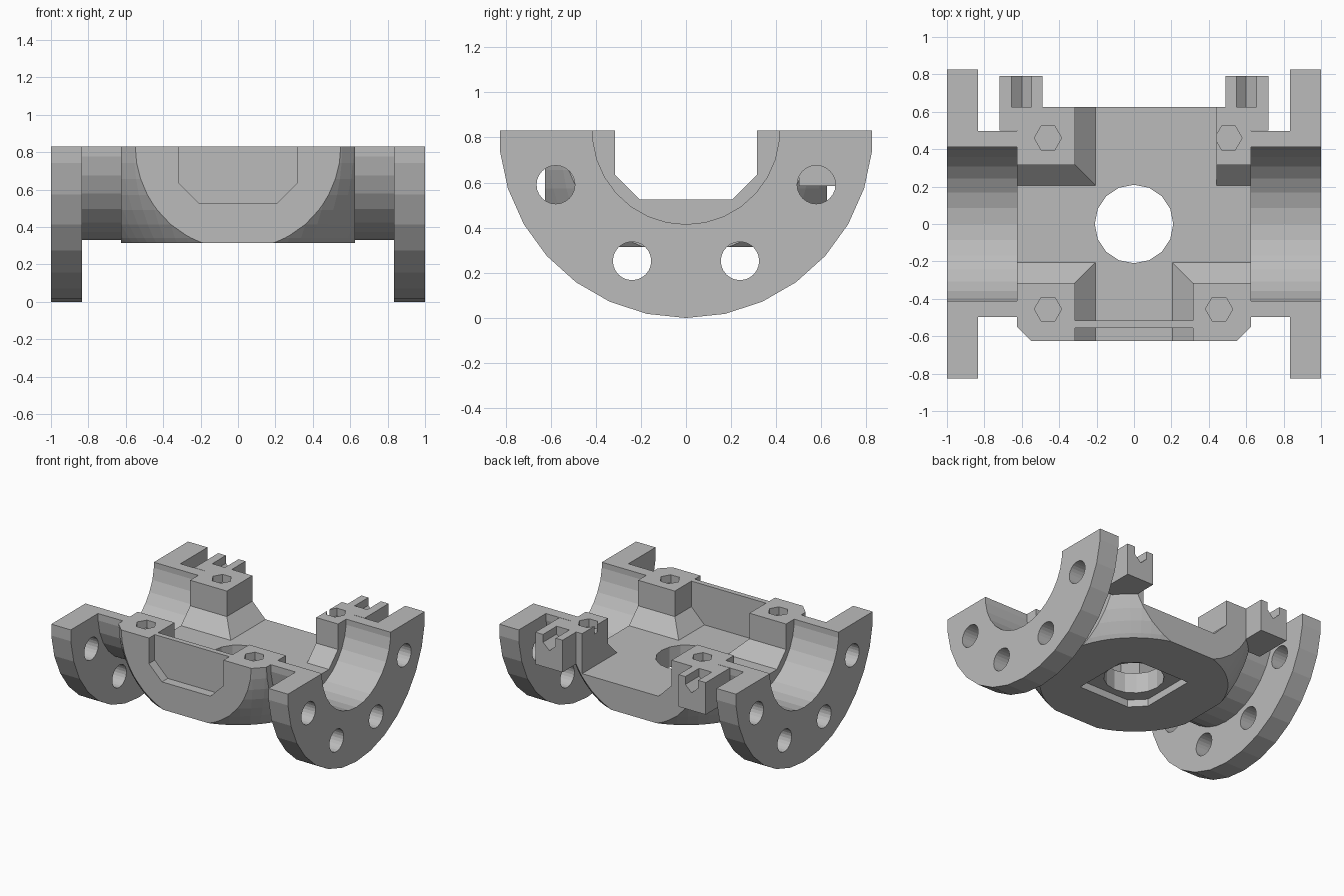
import bpy, bmesh, math
from mathutils import Vector

if "Cube" in bpy.data.objects:
    bpy.data.objects.remove(bpy.data.objects["Cube"])

TOP = 0.83      # split plane, also the pipe axis
SIDE = 0.625    # half width of the centre body

steel = bpy.data.materials.new("plain grey metal")
steel.use_nodes = True
steel.diffuse_color = (0.5, 0.5, 0.5, 1)
steel.node_tree.nodes["Principled BSDF"].inputs["Base Color"].default_value = (0.5, 0.5, 0.5, 1)


def finish(name, bm):
    bmesh.ops.recalc_face_normals(bm, faces=bm.faces)
    mesh = bpy.data.meshes.new(name)
    bm.to_mesh(mesh)
    bm.free()
    mesh.materials.append(steel)
    ob = bpy.data.objects.new(name, mesh)
    bpy.context.collection.objects.link(ob)
    return ob


def prism(name, points, axis, start, end):
    """Extrude a flat profile along x (points y,z), y (points x,z) or z (points x,y)."""
    place = {"x": lambda a, b, t: (t, a, b),
             "y": lambda a, b, t: (a, t, b),
             "z": lambda a, b, t: (a, b, t)}[axis]
    bm = bmesh.new()
    face = bm.faces.new([bm.verts.new(place(a, b, start)) for a, b in points])
    new = bmesh.ops.extrude_face_region(bm, geom=[face])["geom"]
    shift = Vector(place(0, 0, end - start))
    bmesh.ops.translate(bm, vec=shift, verts=[v for v in new if isinstance(v, bmesh.types.BMVert)])
    return finish(name, bm)


def box(name, x0, x1, y0, y1, z0, z1):
    return prism(name, [(x0, y0), (x1, y0), (x1, y1), (x0, y1)], "z", z0, z1)


def ring(radius, sides, a=0.0, b=0.0, turn=0.0):
    steps = [turn + math.tau * i / sides for i in range(sides)]
    return [(a + radius * math.cos(t), b + radius * math.sin(t)) for t in steps]


def disc(name, radius, x0, x1):
    return prism(name, ring(radius, 30, 0, TOP, -math.pi / 2), "x", x0, x1)


def combine(target, tools, operation):
    for tool in tools:
        mod = target.modifiers.new("combine", "BOOLEAN")
        mod.operation = operation
        mod.solver = "EXACT"
        mod.object = tool
    graph = bpy.context.evaluated_depsgraph_get()
    mesh = bpy.data.meshes.new_from_object(target.evaluated_get(graph))
    target.modifiers.clear()
    target.data = mesh
    for tool in tools:
        bpy.data.objects.remove(tool)


def top_cut():
    return box("top_cutter", -2, 2, -2, 2, TOP, 3)


def channel(half, z0, bevel):
    """Trough section with slanted lower corners."""
    return [(-half, 1.2), (-half, z0 + bevel), (bevel - half, z0),
            (half - bevel, z0), (half, z0 + bevel), (half, 1.2)]


# Centre body: block rounded by a ball
body = box("centre_body", -SIDE, SIDE, -SIDE, SIDE, 0.315, 1.2)
bm = bmesh.new()
bmesh.ops.create_uvsphere(bm, u_segments=60, v_segments=30, radius=0.8325)
bmesh.ops.translate(bm, vec=(0, 0, TOP), verts=bm.verts)
combine(body, [finish("ball", bm)], "INTERSECT")

# Hinge lugs at the back corners
combine(body, [box("lug", min(s * 0.49, s * 0.72), max(s * 0.49, s * 0.72), 0.5, 0.79, 0.585, 1.1)
               for s in (-1, 1)], "UNION")

# Cross channels, widened back corner, drain hole, sockets, lug notches
cutters = [
    top_cut(),
    prism("long_channel", channel(0.315, 0.525, 0.11), "x", -0.7, 0.7),
    prism("cross_channel", channel(0.315, 0.525, 0.11), "y", -0.7, 0.7),
    box("corner_relief", 0.1, 0.44, 0.1, 0.7, 0.525, 1.2),
    prism("drain", ring(0.21, 16), "z", 0.1, 1.0),
    prism("base_recess", [(-0.265, 0.265), (-0.265, -0.165), (-0.165, -0.265),
                          (0.265, -0.265), (0.265, 0.165), (0.165, 0.265)], "z", 0.2, 0.37),
]
for x, y in ((-0.46, -0.455), (0.455, -0.455), (-0.46, 0.46), (0.505, 0.46)):
    cutters.append(prism("socket", ring(0.073, 6, x, y), "z", 0.77, 1.0))
for s in (-1, 1):
    notch = [(s * 0.655, 1), (s * 0.655, 0.77), (s * 0.6, 0.72), (s * 0.548, 0.77), (s * 0.548, 1)]
    cutters.append(prism("notch", notch, "y", SIDE, 0.9))
combine(body, cutters, "DIFFERENCE")

# Thin wall closing the front channel
prism("front_wall", [(a, min(b, TOP)) for a, b in channel(0.315, 0.525, 0.11)], "y", -0.555, -0.515)

# Half pipe necks and bolted flanges on both ends
for s, label in ((1, "left"), (-1, "right")):
    neck = disc(label + "_neck", 0.5, s * SIDE, s * 0.84)
    combine(neck, [top_cut(), disc("bore", 0.415, s * 0.5, s * 1.1)], "DIFFERENCE")
    flange = disc(label + "_flange", 0.83, s * 0.835, s)
    tools = [top_cut(), disc("bore", 0.415, s * 0.5, s * 1.1)]
    for deg in (22.5, 67.5, 112.5, 157.5):
        t = math.radians(deg)
        spot = ring(0.085, 24, 0.625 * math.cos(t), TOP - 0.625 * math.sin(t))
        tools.append(prism("bolt_hole", spot, "x", s * 0.7, s * 1.1))
    combine(flange, tools, "DIFFERENCE")
